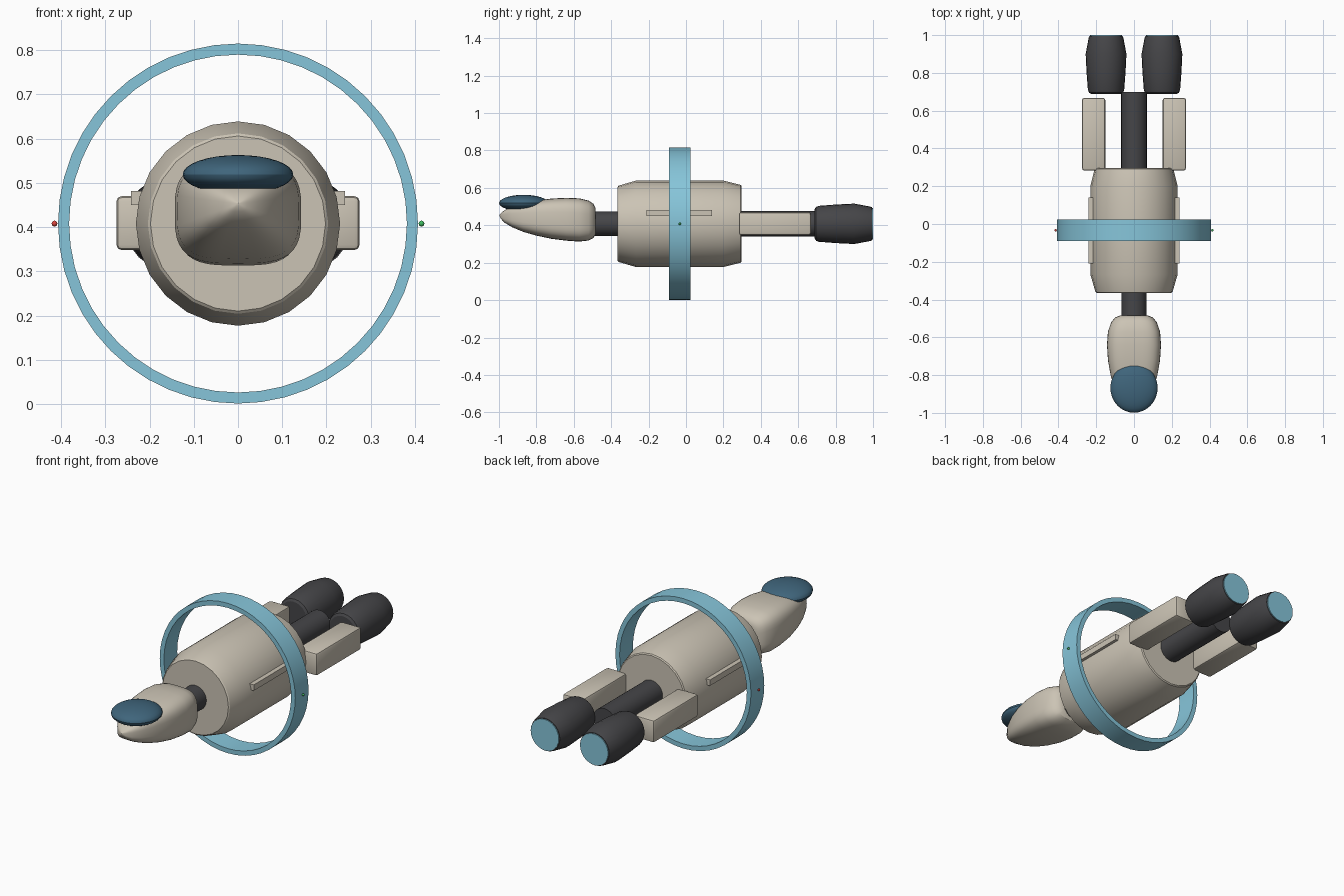
import bpy, bmesh, math
from mathutils import Matrix, Vector

if "Cube" in bpy.data.objects:
    bpy.data.objects.remove(bpy.data.objects["Cube"])

CZ = 0.408  # height of the long axis


def material(name, rgb):
    m = bpy.data.materials.new(name)
    m.diffuse_color = (*rgb, 1)
    m.use_nodes = True
    m.node_tree.nodes["Principled BSDF"].inputs["Base Color"].default_value = m.diffuse_color
    return m


hull = material("hull", (0.60, 0.55, 0.46))
dark = material("dark_metal", (0.06, 0.06, 0.065))
cyan = material("cyan_glow", (0.24, 0.56, 0.70))
glass = material("blue_glass", (0.05, 0.13, 0.20))
red = material("red_light", (0.7, 0.06, 0.05))
green = material("green_light", (0.05, 0.5, 0.12))


def finish(bm, name, mat):
    bmesh.ops.recalc_face_normals(bm, faces=bm.faces)
    me = bpy.data.meshes.new(name)
    bm.to_mesh(me)
    bm.free()
    ob = bpy.data.objects.new(name, me)
    me.materials.append(mat)
    bpy.context.collection.objects.link(ob)
    return ob


def skin(bm, rings, closed=False):
    """Bridge rings of points with quads; cap the ends unless closed."""
    rows = [[bm.verts.new(p) for p in r] for r in rings]
    n = len(rows[0])
    for a, b in zip(rows, rows[1:] + (rows[:1] if closed else [])):
        for i in range(n):
            bm.faces.new((a[i], a[(i + 1) % n], b[(i + 1) % n], b[i]))
    if not closed:
        bm.faces.new(rows[0])
        bm.faces.new(rows[-1])


def lathe(name, profile, mat, x=0.0, n=24, closed=False):
    """Spin (y, radius) points around an axis parallel to y."""
    bm = bmesh.new()
    ang = [2 * math.pi * i / n for i in range(n)]
    skin(bm, [[(x + r * math.sin(a), y, CZ + r * math.cos(a)) for a in ang]
              for y, r in profile], closed)
    return finish(bm, name, mat)


def box(name, lo, hi, mat, bevel=0.0):
    lo, hi = Vector(lo), Vector(hi)
    bm = bmesh.new()
    bmesh.ops.create_cube(bm, size=1, matrix=Matrix.Translation((lo + hi) / 2)
                          @ Matrix.Diagonal((*(hi - lo), 1)))
    if bevel:
        bmesh.ops.bevel(bm, geom=bm.edges[:], offset=bevel, segments=2,
                        profile=0.5, affect='EDGES')
    return finish(bm, name, mat)


def ellipsoid(name, loc, radii, mat, u=32, v=16):
    bm = bmesh.new()
    bmesh.ops.create_uvsphere(bm, u_segments=u, v_segments=v, radius=1,
                              matrix=Matrix.Translation(loc) @ Matrix.Diagonal((*radii, 1)))
    return finish(bm, name, mat)


# Central hull drum with chamfered ends
lathe("hull_drum", [(-0.365, 0.198), (-0.36, 0.204), (-0.267, 0.231),
                    (0.20, 0.231), (0.292, 0.208), (0.297, 0.202)], hull)

# Neck and rear boom
lathe("neck", [(-0.53, 0.066), (-0.34, 0.066)], dark)
lathe("rear_boom", [(0.28, 0.068), (0.70, 0.068)], dark)

# Large ring around the drum
lathe("habitat_ring", [(-0.09, 0.382), (-0.09, 0.407), (0.024, 0.407), (0.024, 0.382)],
      cyan, n=48, closed=True)


# Command pod: rounded-square sections lofted to a pointed nose
# (y, half width, bottom z, top z)
SECTIONS = [(-0.485, 0.075, 0.350, 0.495), (-0.495, 0.100, 0.332, 0.515),
            (-0.52, 0.121, 0.319, 0.532), (-0.57, 0.138, 0.313, 0.544),
            (-0.64, 0.143, 0.318, 0.547), (-0.72, 0.138, 0.328, 0.543),
            (-0.80, 0.124, 0.345, 0.532), (-0.87, 0.102, 0.365, 0.517),
            (-0.93, 0.074, 0.390, 0.499), (-0.97, 0.045, 0.414, 0.481),
            (-0.99, 0.020, 0.435, 0.465), (-0.997, 0.004, 0.449, 0.455)]


def power(c, e):
    return math.copysign(abs(c) ** e, c)


bm = bmesh.new()
N = 40
skin(bm, [[(w * power(math.sin(2 * math.pi * i / N), 0.6), y,
            (b + t) / 2 + (t - b) / 2 * power(math.cos(2 * math.pi * i / N), 0.6))
           for i in range(N)] for y, w, b, t in SECTIONS])
finish(bm, "command_pod", hull)

# Visor over the nose
ellipsoid("visor", (0, -0.868, 0.519), (0.125, 0.131, 0.044), glass)

# Paired parts on both sides
for s, side in ((-1, "left"), (1, "right")):
    def span(a, b):
        return min(s * a, s * b), max(s * a, s * b)

    x0, x1 = span(0.152, 0.275)
    box(f"{side}_rear_tank", (x0, 0.283, 0.348), (x1, 0.668, 0.470), hull, 0.012)
    x0, x1 = span(0.20, 0.242)
    box(f"{side}_hull_rail", (x0, -0.21, 0.450), (x1, 0.14, 0.482), hull)
    lathe(f"{side}_engine", [(0.688, 0.078), (0.695, 0.090), (0.71, 0.096), (0.80, 0.103),
                             (0.90, 0.108), (0.985, 0.092), (0.995, 0.088)],
          dark, x=s * 0.148)
    lathe(f"{side}_exhaust_glow", [(0.99, 0.084), (1.0, 0.084)], cyan, x=s * 0.148)
    ellipsoid(f"{side}_nav_light", (s * 0.415, -0.033, CZ), (0.0065,) * 3,
              green if s > 0 else red, 12, 8)

# Smooth shading with sharp edges kept
for ob in bpy.context.scene.objects:
    ob.select_set(True)
    bpy.context.view_layer.objects.active = ob
bpy.ops.object.shade_smooth_by_angle(angle=math.radians(30))
